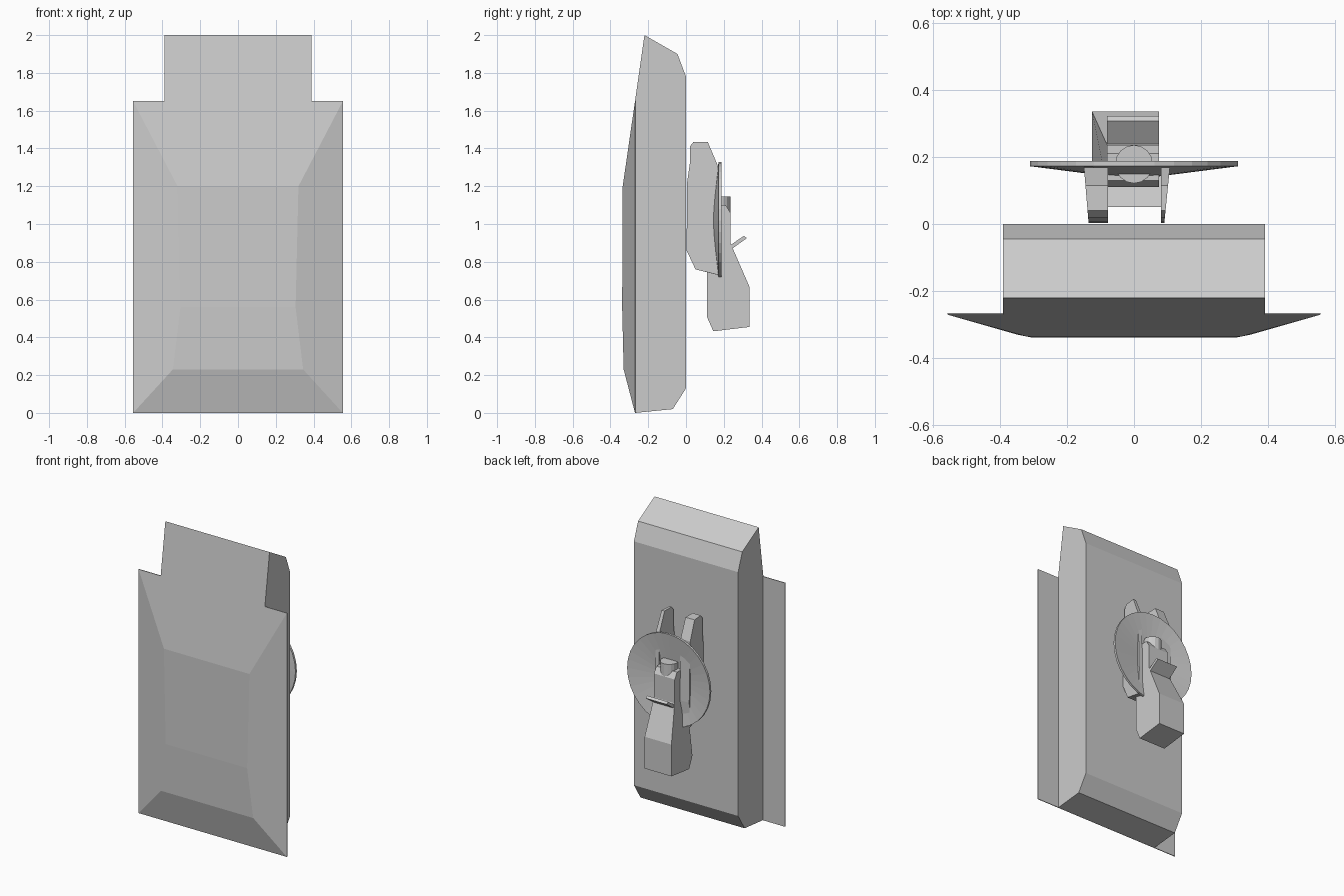
import bpy, bmesh, math

cube = bpy.data.objects.get("Cube")
if cube:
    bpy.data.objects.remove(cube, do_unlink=True)

grey = bpy.data.materials.new("plain grey")
grey.use_nodes = True
colour = (0.6, 0.6, 0.6, 1)
grey.diffuse_color = colour
grey.node_tree.nodes["Principled BSDF"].inputs["Base Color"].default_value = colour


def finish(name, bm):
    bmesh.ops.recalc_face_normals(bm, faces=bm.faces)
    mesh = bpy.data.meshes.new(name)
    bm.to_mesh(mesh)
    bm.free()
    mesh.materials.append(grey)
    obj = bpy.data.objects.new(name, mesh)
    bpy.context.collection.objects.link(obj)
    return obj


def loft(name, rings, closed=False):
    """Bridge rings of points; cap the ends, or join last to first."""
    bm = bmesh.new()
    loops = [[bm.verts.new(p) for p in ring] for ring in rings]
    n = len(loops[0])
    pairs = list(zip(loops, loops[1:]))
    if closed:
        pairs.append((loops[-1], loops[0]))
    else:
        bm.faces.new(loops[0])
        bm.faces.new(loops[-1])
    for a, b in pairs:
        for i in range(n):
            j = (i + 1) % n
            bm.faces.new((a[i], a[j], b[j], b[i]))
    return finish(name, bm)


def slab(name, profile, x0, x1):
    """Extrude a side profile of (y, z) points between two x positions."""
    return loft(name, [[(x, y, z) for y, z in profile] for x in (x0, x1)])


def rect(hw, z0, z1, y0, y1):
    return [(-hw, y0, z0), (hw, y0, z0), (hw, y1, z1), (-hw, y1, z1)]


# Main body with chamfered top and bottom
slab("shield_body", [(-0.268, 0), (-0.07, 0.02), (0, 0.13), (0, 1.78),
                     (-0.045, 1.9), (-0.22, 2), (-0.27, 1.65)], -0.39, 0.39)

# Sloped front panel: outer flange, lower plate and upper plate
bm = bmesh.new()
rows = [(0.32, -0.335, 1.2), (0.305, -0.338, 0.56), (0.345, -0.33, 0.23)]
left = [bm.verts.new((-x, y, z)) for x, y, z in rows]
right = [bm.verts.new((x, y, z)) for x, y, z in rows]
tl, tr, br, bl = [bm.verts.new((x, -0.27, z)) for x, z in
                  ((-0.555, 1.65), (0.555, 1.65), (0.555, 0), (-0.555, 0))]
back = [bm.verts.new((v.co.x, -0.265, v.co.z)) for v in (tl, tr, br, bl)]
for i in range(2):
    bm.faces.new((left[i], left[i + 1], right[i + 1], right[i]))
bm.faces.new((tl, left[0], right[0], tr))
bm.faces.new((bl, br, right[2], left[2]))
bm.faces.new([tl, bl] + left[::-1])
bm.faces.new([tr] + right + [br])
bm.faces.new(back)
outer = [tl, tr, br, bl]
for i in range(4):
    j = (i + 1) % 4
    bm.faces.new((outer[i], outer[j], back[j], back[i]))
finish("front_panel", bm)

# Round hand guard: a thin dish opening to the back
section = [(0.06, 0.14), (0.31, 0.172), (0.31, 0.187), (0.06, 0.152)]
steps = 32
loft("hand_guard", [[(r * math.cos(a), y, 1.018 + r * math.sin(a)) for r, y in section]
                    for a in (math.tau * i / steps for i in range(steps))], closed=True)

# Two brackets holding the guard to the body
bracket = [(0.02, 1.41), (0.04, 1.435), (0.115, 1.435), (0.168, 1.31), (0.18, 0.9),
           (0.172, 0.73), (0.05, 0.76), (0.003, 0.86), (0.006, 1.22), (0.02, 1.32)]
for name, inner, near, far in (("right_bracket", -0.077, -0.135, -0.15),
                               ("left_bracket", 0.08, 0.09, 0.108)):
    loft(name, [[(inner, y, z) for y, z in bracket],
                [(near + (far - near) * y / 0.18, y, z) for y, z in bracket]])

# Floor joining the brackets
slab("bracket_floor", [(0.05, 0.76), (0.17, 0.73), (0.17, 0.76), (0.05, 0.79)], -0.08, 0.085)

# Grip: chamfered upper housing and wider lower handle
slab("grip_housing", [(0.11, 0.72), (0.25, 0.72), (0.235, 0.9), (0.235, 1.06),
                      (0.21, 1.1), (0.13, 1.1), (0.11, 1.06)], -0.08, 0.075)
handle = [(0.11, 0.51), (0.145, 0.432), (0.335, 0.455), (0.335, 0.67),
          (0.235, 0.9), (0.11, 0.9)]
loft("grip_handle", [[(0.075, y, z) for y, z in handle],
                     [(-0.125 if z < 0.8 else -0.08, y, z) for y, z in handle]])

# Slanted lever on the grip
slab("lever", [(0.23, 0.885), (0.245, 0.87), (0.322, 0.925), (0.306, 0.937)], -0.08, 0.075)

# Round button on top of the grip
loft("button", [[(0.056 * math.cos(a), 0.178 + 0.057 * math.sin(a), z)
                 for a in (math.tau * i / 16 for i in range(16))] for z in (1.05, 1.145)])
